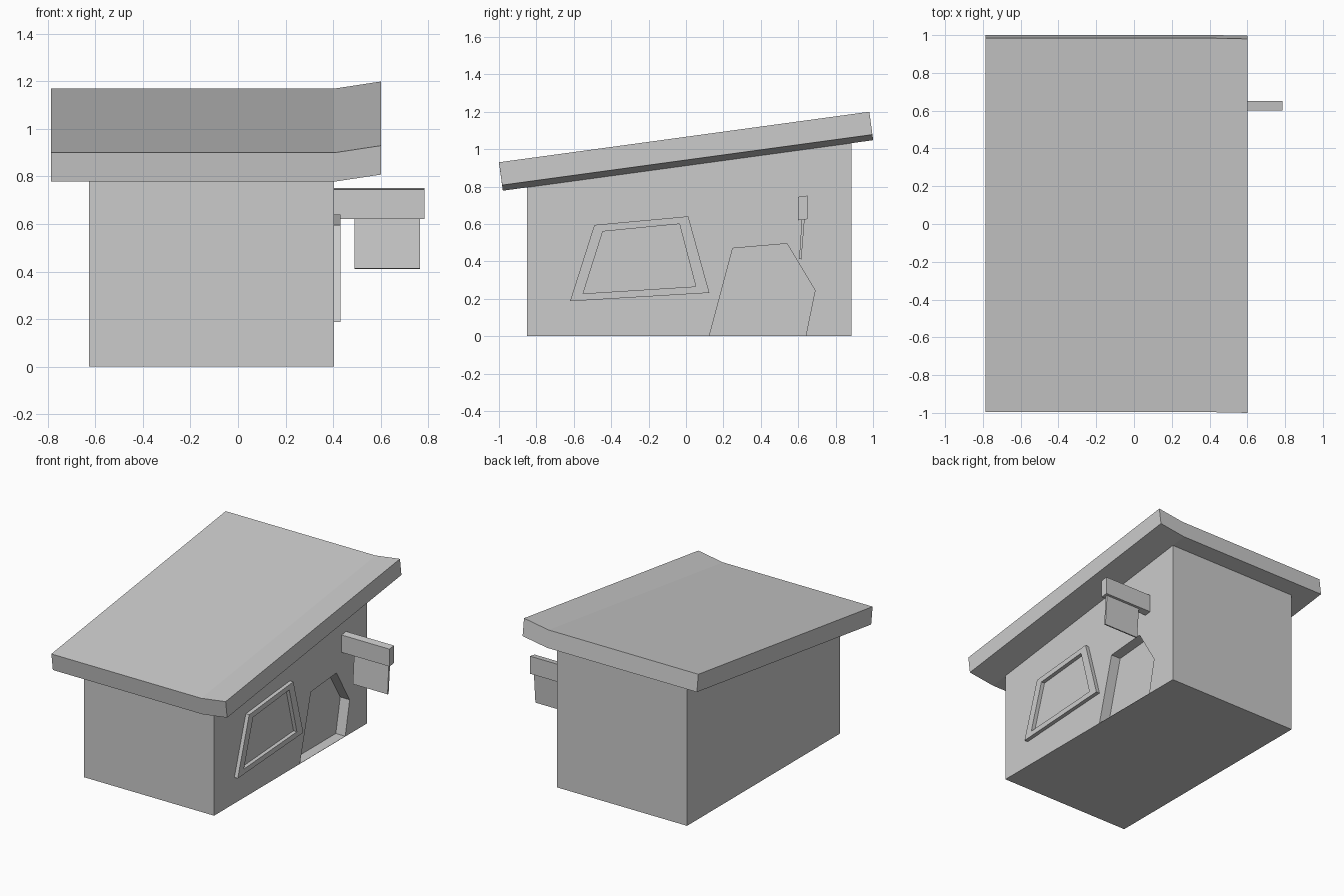
import bpy, bmesh
from mathutils import Vector

if "Cube" in bpy.data.objects:
    bpy.data.objects.remove(bpy.data.objects["Cube"])


def prism(name, pts, sweep):
    """Closed solid made by sweeping a planar 3D outline along a vector."""
    bm = bmesh.new()
    base = bm.faces.new([bm.verts.new(p) for p in pts])
    new = bmesh.ops.extrude_face_region(bm, geom=[base], use_keep_orig=True)
    moved = [g for g in new["geom"] if isinstance(g, bmesh.types.BMVert)]
    bmesh.ops.translate(bm, verts=moved, vec=Vector(sweep))
    bmesh.ops.recalc_face_normals(bm, faces=bm.faces)
    mesh = bpy.data.meshes.new(name)
    bm.to_mesh(mesh)
    bm.free()
    obj = bpy.data.objects.new(name, mesh)
    bpy.context.collection.objects.link(obj)
    return obj


def side_prism(name, yz, x0, x1):
    """Side-view (y, z) profile extruded from x0 to x1."""
    return prism(name, [(x0, y, z) for y, z in yz], (x1 - x0, 0, 0))


def cut(target, cutter):
    mod = target.modifiers.new("cut", 'BOOLEAN')
    mod.object = cutter
    mod.operation = 'DIFFERENCE'
    mod.solver = 'EXACT'
    cutter.hide_render = True
    cutter.hide_set(True)
    cutter.display_type = 'WIRE'


WALL = 0.405  # x of the shop-front wall

# Walls, with a top that follows the sloping roof
walls = side_prism("walls", [(-0.85, 0), (0.885, 0), (0.885, 1.036), (-0.85, 0.80)],
                   -0.628, WALL)

# Crooked doorway recess
door = side_prism("doorway_cutter",
                  [(0.125, 0.002), (0.25, 0.47), (0.54, 0.495), (0.69, 0.245), (0.64, 0.002)],
                  WALL - 0.075, WALL + 0.1)
cut(walls, door)

# Sloping slab roof, kicked up along the shop-front side
slope = Vector((0, 1.98, 0.27))
down = Vector((0, 0.27, -1.98)).normalized() * 0.123
lift = [(-0.787, 0), (WALL, 0), (0.602, 0.03)]
top = [Vector((x, -0.996 - dz * 0.13, 0.90 + dz)) for x, dz in lift]
prism("roof", top + [p + down for p in reversed(top)], slope)

# Raised window frame with a crooked opening
frame = side_prism("window_frame",
                   [(-0.62, 0.187), (-0.49, 0.595), (0.012, 0.641), (0.125, 0.232)],
                   WALL, 0.432)
opening = side_prism("window_cutter",
                     [(-0.55, 0.228), (-0.445, 0.56), (-0.035, 0.60), (0.052, 0.266)],
                     WALL - 0.05, 0.5)
cut(frame, opening)

# Sign bracket and hanging board
side_prism("sign_bracket", [(0.60, 0.62), (0.65, 0.626), (0.65, 0.752), (0.60, 0.745)],
           WALL, 0.785)
side_prism("sign_board", [(0.605, 0.413), (0.617, 0.411), (0.634, 0.625), (0.619, 0.625)],
           0.49, 0.766)
